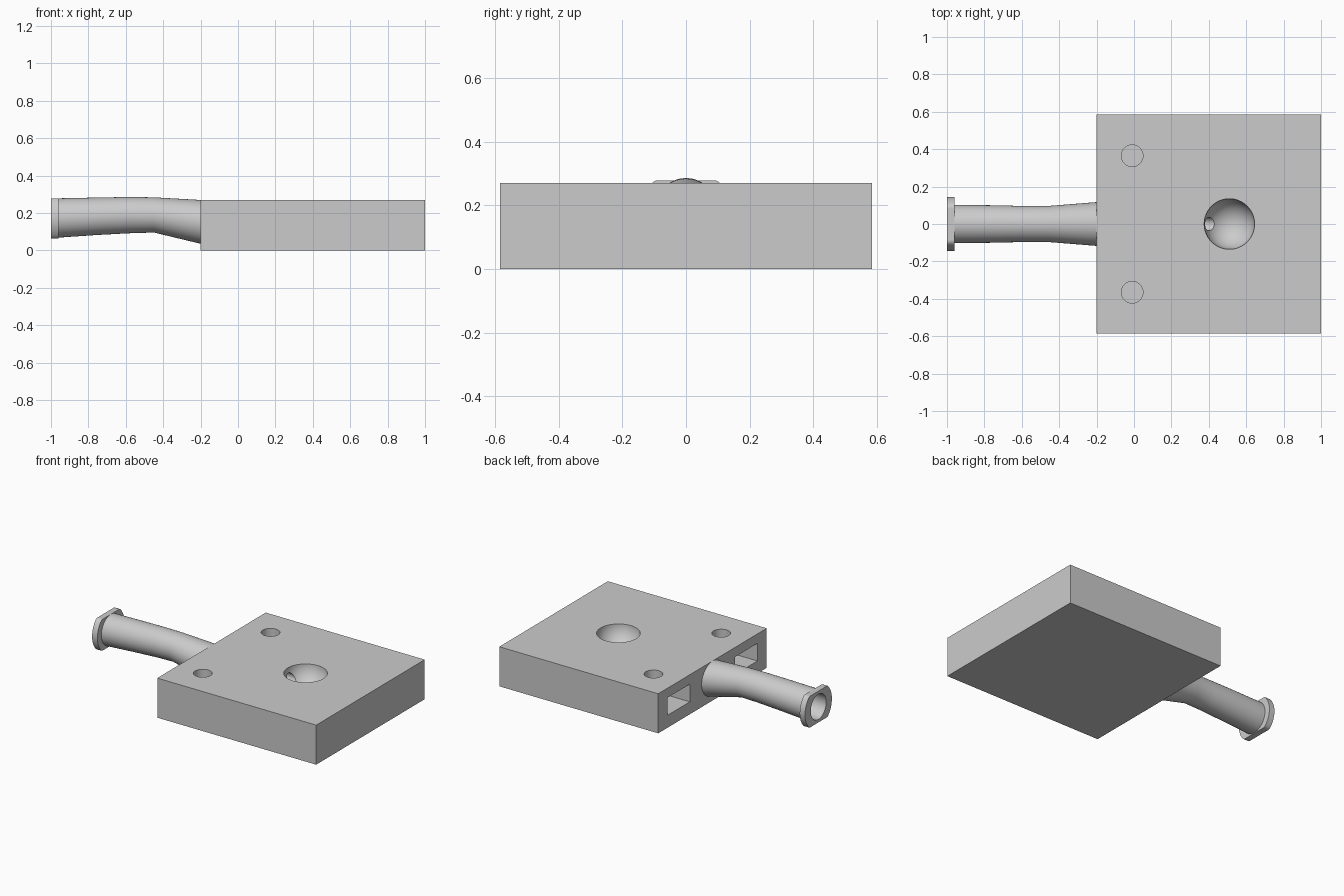
import bpy, bmesh, math

cube = bpy.data.objects.get("Cube")
if cube:
    bpy.data.objects.remove(cube, do_unlink=True)

grey = bpy.data.materials.new("light grey")
grey.use_nodes = True
colour = (0.6, 0.6, 0.6, 1)
grey.diffuse_color = colour
grey.node_tree.nodes["Principled BSDF"].inputs["Base Color"].default_value = colour


def finish(bm, name):
    bmesh.ops.recalc_face_normals(bm, faces=bm.faces)
    mesh = bpy.data.meshes.new(name)
    bm.to_mesh(mesh)
    bm.free()
    mesh.materials.append(grey)
    ob = bpy.data.objects.new(name, mesh)
    bpy.context.collection.objects.link(ob)
    return ob


def box(name, x0, x1, y0, y1, z0, z1):
    bm = bmesh.new()
    bmesh.ops.create_cube(bm, size=1)
    for v in bm.verts:
        v.co.x = x0 + (v.co.x + 0.5) * (x1 - x0)
        v.co.y = y0 + (v.co.y + 0.5) * (y1 - y0)
        v.co.z = z0 + (v.co.z + 0.5) * (z1 - z0)
    return finish(bm, name)


def loft(name, sections, closed, n=64):
    """Join elliptical rings (x, centre z, half width, half height, flat limit)."""
    bm = bmesh.new()
    rings = []
    for x, zc, ry, rz, flat in sections:
        ring = []
        for i in range(n):
            a = math.tau * i / n
            dz = max(-flat, min(flat, rz * math.sin(a)))
            ring.append(bm.verts.new((x, ry * math.cos(a), zc + dz)))
        rings.append(ring)
    pairs = list(zip(rings, rings[1:]))
    if closed:
        pairs.append((rings[-1], rings[0]))
    else:
        bm.faces.new(rings[0])
        bm.faces.new(rings[-1])
    for a, b in pairs:
        for i in range(n):
            j = (i + 1) % n
            bm.faces.new((a[i], a[j], b[j], b[i]))
    return finish(bm, name)


def cut(target, cutter):
    mod = target.modifiers.new(cutter.name, "BOOLEAN")
    mod.operation = "DIFFERENCE"
    mod.solver = "EXACT"
    mod.object = cutter
    bpy.context.view_layer.objects.active = target
    bpy.ops.object.modifier_apply(modifier=mod.name)
    bpy.data.objects.remove(cutter, do_unlink=True)


# Main block
block = box("block", -0.2, 1, -0.585, 0.585, 0, 0.27)

# Screw holes and nut slots
for side in (-1, 1):
    y = side * 0.365
    cut(block, box("slot_cutter", -0.3, 0.11, y - 0.12, y + 0.12, 0.085, 0.205))
    bm = bmesh.new()
    bmesh.ops.create_cone(bm, cap_ends=True, segments=48, radius1=0.058, radius2=0.058, depth=0.3)
    bmesh.ops.translate(bm, verts=bm.verts, vec=(-0.01, y, 0.21))
    cut(block, finish(bm, "screw_hole_cutter"))

# Bowl with a narrowing channel from the stem
bm = bmesh.new()
bmesh.ops.create_uvsphere(bm, u_segments=64, v_segments=32, radius=0.135)
bmesh.ops.translate(bm, verts=bm.verts, vec=(0.51, 0, 0.272))
cut(block, finish(bm, "bowl_cutter"))
cut(block, loft("channel_cutter", [
    (-0.25, 0.155, 0.095, 0.095, 1),
    (-0.2, 0.155, 0.095, 0.095, 1),
    (0.3, 0.2, 0.036, 0.036, 1),
    (0.45, 0.2, 0.036, 0.036, 1)], False))

# Hollow stem, bending down into the block
outer = [(-1, 0.172, 0.103, 0.106), (-0.75, 0.183, 0.1, 0.1), (-0.58, 0.189, 0.096, 0.097),
         (-0.45, 0.19, 0.097, 0.094), (-0.2, 0.153, 0.117, 0.117)]
wall = 0.02
stem = loft("stem", [(x, z, a, b, 1) for x, z, a, b in outer]
            + [(x, z, a - wall, b - wall, 1) for x, z, a, b in reversed(outer)], True)

# Mouthpiece flange with flats above and below
flange = loft("mouth_flange", [
    (-1, 0.172, 0.145, 0.145, 0.107), (-0.96, 0.172, 0.145, 0.145, 0.107),
    (-0.96, 0.172, 0.083, 0.086, 1), (-1, 0.172, 0.083, 0.086, 1)], True)

bpy.ops.object.select_all(action="DESELECT")
for ob in (block, stem, flange):
    ob.select_set(True)
bpy.context.view_layer.objects.active = block
bpy.ops.object.shade_smooth_by_angle(angle=math.radians(30))
